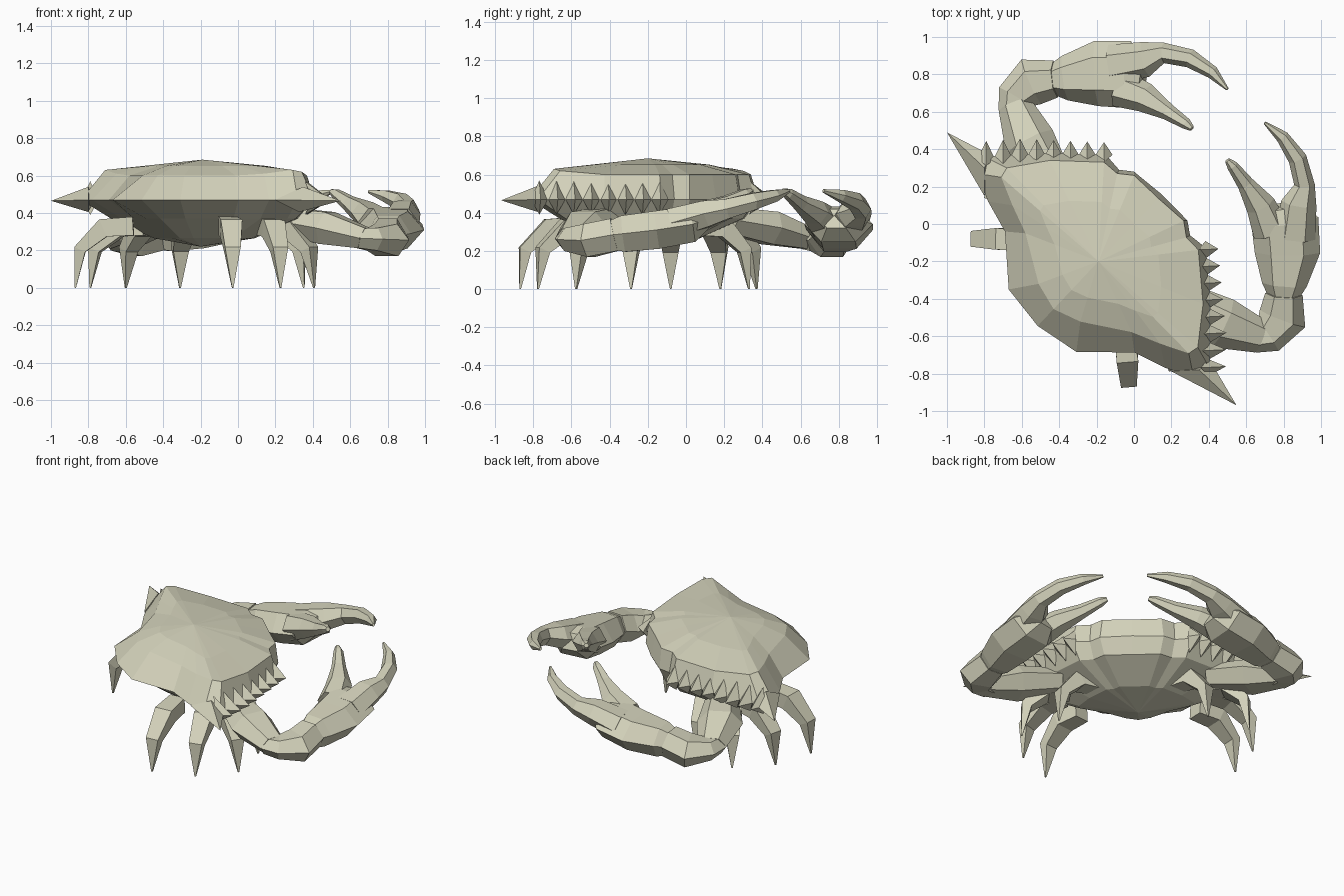
import bpy, bmesh, math
from mathutils import Vector, Matrix

if "Cube" in bpy.data.objects:
    bpy.data.objects.remove(bpy.data.objects["Cube"])

# The crab faces diagonally; its symmetry plane contains z and this heading
AX = math.radians(46.5)
C2, S2 = math.cos(2 * AX), math.sin(2 * AX)
REFLECT = Matrix(((C2, S2, 0, 0.006), (S2, -C2, 0, 0.004), (0, 0, 1, 0), (0, 0, 0, 1)))
SHELL = bpy.data.materials.new("shell_beige")
SHELL.diffuse_color = (0.66, 0.65, 0.50, 1)
SHELL.use_nodes = True
SHELL.node_tree.nodes["Principled BSDF"].inputs["Base Color"].default_value = SHELL.diffuse_color


def mesh_object(name, bm):
    bmesh.ops.recalc_face_normals(bm, faces=bm.faces)
    me = bpy.data.meshes.new(name)
    bm.to_mesh(me)
    bm.free()
    me.materials.append(SHELL)
    ob = bpy.data.objects.new(name, me)
    bpy.context.collection.objects.link(ob)


def loft(bm, rings):
    """Skin a list of equal-length rings; rings of one point become tips."""
    vs = [[bm.verts.new(p) for p in r] for r in rings]
    for a, b in zip(vs, vs[1:]):
        n = max(len(a), len(b))
        for i in range(n):
            j = (i + 1) % n
            if len(a) == 1:
                bm.faces.new((a[0], b[i], b[j]))
            elif len(b) == 1:
                bm.faces.new((a[i], a[j], b[0]))
            else:
                bm.faces.new((a[i], a[j], b[j], b[i]))
    for end in (vs[0], vs[-1]):
        if len(end) > 2:
            bm.faces.new(end)


def limb_rings(spec, sides, fixed_side=False):
    """Rings around a path; spec rows are x, y, z, half width, half height."""
    pts = [Vector(s[:3]) for s in spec]
    whole = pts[-1] - pts[0]
    rings = []
    for i, s in enumerate(spec):
        t = (pts[min(i + 1, len(pts) - 1)] - pts[max(i - 1, 0)]).normalized()
        d = whole if fixed_side else t
        side = Vector((d.y, -d.x, 0)).normalized()
        up = side.cross(t).normalized()
        k, off = (math.sqrt(2), math.pi / 4) if sides == 4 else (1, 0)
        rings.append([pts[i] + side * (s[3] * k * math.cos(off + math.tau * q / sides))
                      + up * (s[4] * k * math.sin(off + math.tau * q / sides))
                      for q in range(sides)])
    return rings


def both_sides(name, ring_sets):
    """Make the left part and its reflection on the right."""
    for prefix, m in (("left_", Matrix.Identity(4)), ("right_", REFLECT)):
        bm = bmesh.new()
        for rings in ring_sets:
            loft(bm, [[m @ Vector(p) for p in r] for r in rings])
        mesh_object(prefix + name, bm)


def full_ring(half):
    """Complete a half outline whose two ends lie on the symmetry plane."""
    half = [Vector(p) for p in half]
    return half + [REFLECT @ p for p in reversed(half[1:-1])]


def shrink(ring, k, z):
    c = Vector((-0.19, -0.2, 0))
    return [Vector((c.x + (p.x - c.x) * k, c.y + (p.y - c.y) * k, z)) for p in ring]


# Carapace: sharp rim, shoulder ring, low dome and belly
Z = 0.47
rim = full_ring([(.15, .157, Z), (0, .28, Z), (-.08, .29, Z), (-.15, .37, Z), (-.45, .38, Z),
                 (-.80, .36, Z), (-.84, .27, Z), (-.78, .12, Z), (-.69, -.04, Z),
                 (-.67, -.35, Z), (-.515, -.545, Z)])
shoulder = full_ring([(.13, .137, .60), (0, .26, .60), (-.09, .27, .60), (-.16, .33, .60),
                      (-.45, .34, .60), (-.68, .30, .62), (-.71, .25, .63), (-.65, .10, .61),
                      (-.58, -.05, .60), (-.51, -.32, .60), (-.43, -.455, .60)])
bm = bmesh.new()
loft(bm, [[(-.2, -.2, .22)], shrink(shoulder, .5, .265), shrink(shoulder, .94, .37), rim,
          shoulder, shrink(shoulder, .6, .652), [(-.19, -.2, .685)]])
mesh_object("carapace", bm)

# Long spike at each side of the shell
both_sides("side_spike", [[[(-.77, .37, Z), (-.80, .30, .54), (-.80, .15, Z), (-.80, .28, .405)],
                           [(-1.0, .49, .465)]]])

# Row of pointed teeth along each front edge of the shell
teeth = []
for i in range(8):
    x = -.79 + i * .09
    y = .35 + .01 * min(i, 2)
    teeth.append([[(x - .045, y, Z), (x, y - .04, .57), (x + .045, y, Z), (x, y - .04, .39)],
                  [(x, y + .095 - .004 * i, Z)]])
both_sides("shell_teeth", teeth)

# Claw arm: upper arm, wrist, hand and two fingers
both_sides("upper_arm", [limb_rings([(-.42, .22, .36, .10, .08), (-.56, .44, .32, .14, .10),
                                     (-.64, .64, .265, .09, .065)], 6)])
both_sides("wrist", [limb_rings([(-.645, .60, .265, .08, .06), (-.635, .68, .26, .10, .07),
                                 (-.55, .76, .255, .13, .10), (-.42, .775, .285, .10, .10)], 6)])
both_sides("hand", [limb_rings([(-.46, .77, .28, .07, .08), (-.37, .78, .29, .12, .11),
                                (-.2, .805, .31, .175, .115), (-.03, .80, .34, .18, .11),
                                (.05, .79, .37, .10, .06)], 6)])
both_sides("movable_finger", [limb_rings([(-.12, .85, .345, .11, .09), (.06, .88, .395, .095, .08),
                                          (.16, .915, .42, .055, .06), (.3, .885, .46, .05, .05),
                                          (.42, .81, .49, .035, .035), (.5, .72, .515, .008, .01)], 6)])
both_sides("fixed_finger", [limb_rings([(-.08, .725, .35, .10, .09), (.06, .675, .40, .08, .07),
                                        (.18, .60, .45, .045, .045), (.28, .535, .50, .03, .03),
                                        (.31, .51, .515, .015, .015)], 6)])

# Four pairs of walking legs: root, knee, ankle and tip in plan
LEGS = {"rear": ((-.56, -.09), (-.72, -.08), (-.845, -.08), (-.87, -.08)),
        "third": ((-.50, .12), (-.64, .15), (-.765, .175), (-.79, .18)),
        "second": ((-.42, .14), (-.52, .25), (-.585, .345), (-.60, .37)),
        "first": ((-.25, .06), (-.29, .20), (-.31, .305), (-.31, .33))}
for name, (root, knee, ankle, tip) in LEGS.items():
    both_sides(name + "_leg", [limb_rings([(*root, .33, .05, .05), (*knee, .32, .058, .05),
                                           (*ankle, .205, .042, .032), (*tip, 0, .004, .004)],
                                          4, True)])
